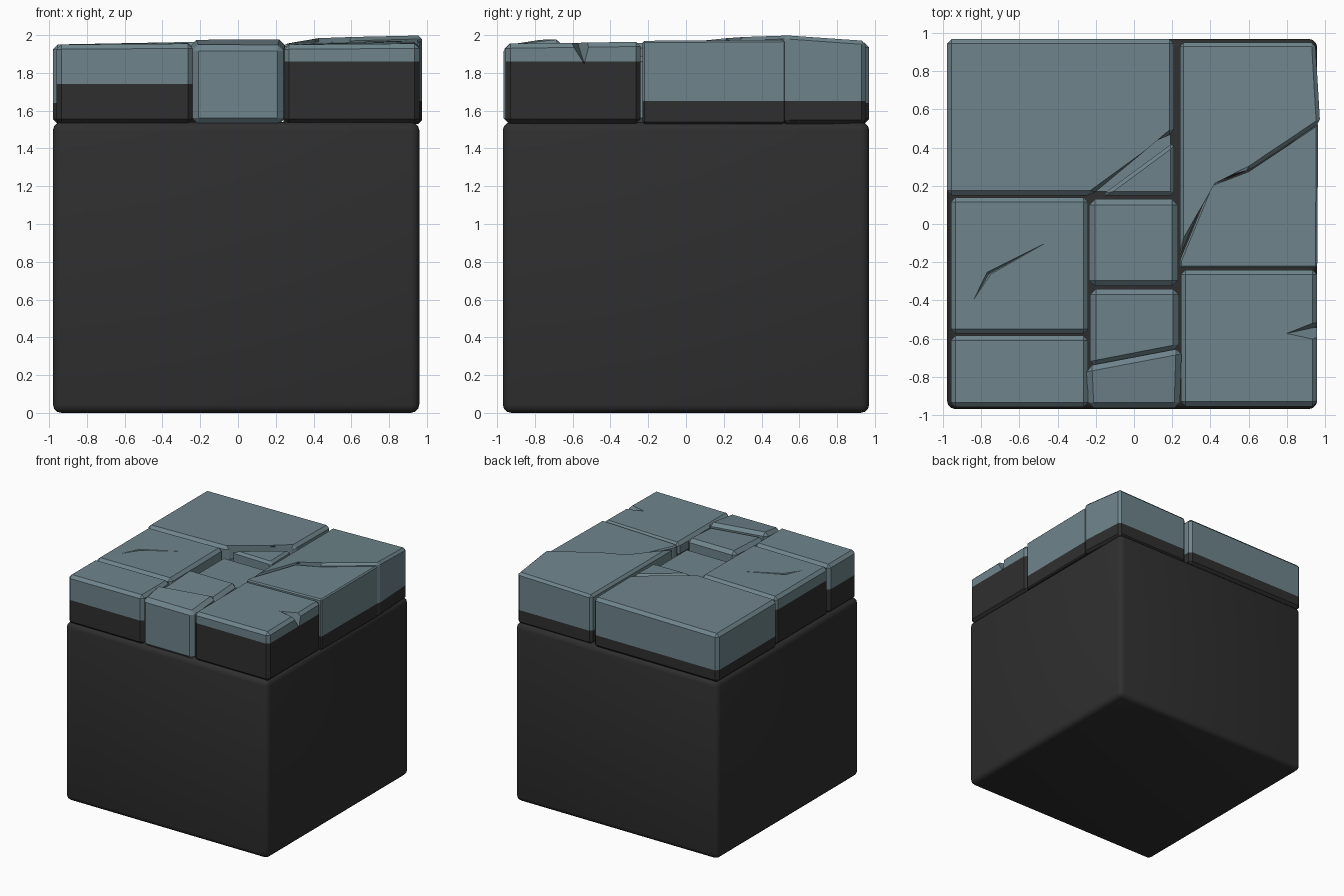
import bpy, bmesh
from mathutils import Vector

if "Cube" in bpy.data.objects:
    bpy.data.objects.remove(bpy.data.objects["Cube"])


def mat(name, col):
    m = bpy.data.materials.new(name)
    m.diffuse_color = (*col, 1)
    m.use_nodes = True
    m.node_tree.nodes["Principled BSDF"].inputs["Base Color"].default_value = m.diffuse_color
    return m


DARK = mat("dark_grey", (0.028, 0.028, 0.028))
BLUE = mat("slate_blue", (0.158, 0.232, 0.262))


def finish(name, bm, mats):
    bmesh.ops.recalc_face_normals(bm, faces=bm.faces)
    me = bpy.data.meshes.new(name)
    bm.to_mesh(me)
    bm.free()
    for m in mats:
        me.materials.append(m)
    ob = bpy.data.objects.new(name, me)
    bpy.context.collection.objects.link(ob)
    return ob


def paint_split(ob, level):
    """Faces below the level are dark, faces above it are blue."""
    bm = bmesh.new()
    bm.from_mesh(ob.data)
    bmesh.ops.bisect_plane(bm, geom=bm.verts[:] + bm.edges[:] + bm.faces[:],
                           plane_co=(0, 0, level), plane_no=(0, 0, 1))
    for f in bm.faces:
        f.material_index = 0 if f.calc_center_median().z < level else 1
    bm.to_mesh(ob.data)
    bm.free()


def stone(name, pts, level, bevel=0.025, bottom=1.53, cutters=()):
    """Bevelled prism from a counter-clockwise outline of (x, y, top z)."""
    bm = bmesh.new()
    top = [bm.verts.new(p) for p in pts]
    low = [bm.verts.new((p[0], p[1], bottom)) for p in pts]
    bm.faces.new(top)
    bm.faces.new(low[::-1])
    n = len(pts)
    for i in range(n):
        j = (i + 1) % n
        bm.faces.new((top[i], low[i], low[j], top[j]))
    if bevel:
        bmesh.ops.bevel(bm, geom=bm.edges[:], offset=bevel, segments=1,
                        profile=0.5, affect='EDGES', clamp_overlap=True)
    ob = finish(name, bm, (DARK, BLUE))
    for c in cutters:
        md = ob.modifiers.new("cut", 'BOOLEAN')
        md.operation, md.solver, md.object = 'DIFFERENCE', 'EXACT', c
        bpy.context.view_layer.update()
        dg = bpy.context.evaluated_depsgraph_get()
        me = bpy.data.meshes.new_from_object(ob.evaluated_get(dg))
        ob.modifiers.clear()
        ob.data = me
    paint_split(ob, level)
    return ob


def wedge(name, pts):
    bm = bmesh.new()
    for p in pts:
        bm.verts.new(p)
    bmesh.ops.convex_hull(bm, input=bm.verts)
    ob = finish(name, bm, (BLUE,))
    ob.hide_render = True
    return ob


def rect(x0, x1, y0, y1, zs):
    return [(x0, y0, zs[0]), (x1, y0, zs[1]), (x1, y1, zs[2]), (x0, y1, zs[3])]


# Base block with rounded edges
bm = bmesh.new()
bmesh.ops.create_cube(bm, size=1)
for v in bm.verts:
    v.co = Vector((v.co.x * 1.94 - 0.01, v.co.y * 1.94, (v.co.z + 0.5) * 1.54))
bmesh.ops.bevel(bm, geom=bm.edges[:], offset=0.045, segments=3, profile=0.5, affect='EDGES')
base = finish("base_block", bm, (DARK,))
bpy.context.view_layer.objects.active = base
base.select_set(True)
bpy.ops.object.shade_smooth_by_angle(angle=0.6)

# Back left slab with a broken corner, its chip and the floor of the crack
stone("back_left_slab", [(-.98, .15, 1.95), (-.22, .15, 1.965), (.05, .41, 1.965),
                         (.21, .475, 1.965), (.21, .97, 1.96), (-.98, .97, 1.95)], 1.64)
stone("broken_chip", [(-.17, .15, 1.95), (.21, .15, 1.945), (.21, .43, 1.95)], 1.64, 0.02)
stone("crack_floor", [(-.24, .17, 1.86), (.19, .17, 1.86), (.19, .5, 1.86)], 1.64, 0)

# Back right slab split in two by a crack, rear half raised
stone("back_right_slab_rear", [(.24, -.17, 1.95), (.41, .23, 1.985), (.61, .285, 1.99),
                               (.975, .53, 2.0), (.95, .95, 1.97), (.24, .95, 1.955)], 1.65, 0.02)
stone("back_right_slab_front", [(.24, -.23, 1.95), (.96, -.23, 1.97), (.965, .53, 1.975),
                                (.605, .265, 1.965), (.405, .21, 1.96), (.24, -.19, 1.95)],
      1.65, 0.01)

# Left middle slab with a hairline crease
crease = [wedge("crease_cutter_a", [(-.93, -.55, 1.97), (-.78, -.245, 1.97), (-.74, -.265, 1.97),
                                    (-.76, -.26, 1.935)]),
          wedge("crease_cutter_b", [(-.78, -.245, 1.97), (-.74, -.265, 1.97), (-.28, .0, 1.97),
                                    (-.76, -.26, 1.935)])]
stone("left_middle_slab", rect(-.96, -.24, -.575, .14, (1.95, 1.955, 1.96, 1.95)),
      1.84, cutters=crease)

# Centre slab, slightly sunken
stone("centre_slab", rect(-.235, .23, -.325, .13, (1.89, 1.89, 1.89, 1.89)), 1.0, 0.03)

# Front centre slab, cracked across
stone("front_centre_slab_rear", [(-.23, -.75, 1.945), (.235, -.66, 1.945), (.235, -.34, 1.965),
                                 (-.23, -.34, 1.965)], 1.0, 0.03)
stone("front_centre_slab_front", [(-.24, -.965, 1.945), (.24, -.965, 1.945), (.25, -.65, 1.98),
                                  (-.25, -.745, 1.98)], 1.0, 0.03)

# Front right slab with a chipped edge
notch = wedge("notch_cutter", [(.77, -.58, 1.98), (1.0, -.49, 1.98), (1.0, -.63, 1.98),
                               (1.0, -.53, 1.82)])
stone("front_right_slab", rect(.245, .96, -.955, -.24, (1.95, 1.955, 1.965, 1.95)),
      1.86, cutters=[notch])

# Front left slab
stone("front_left_slab", rect(-.96, -.24, -.96, -.585, (1.95, 1.955, 1.955, 1.95)), 1.74)
